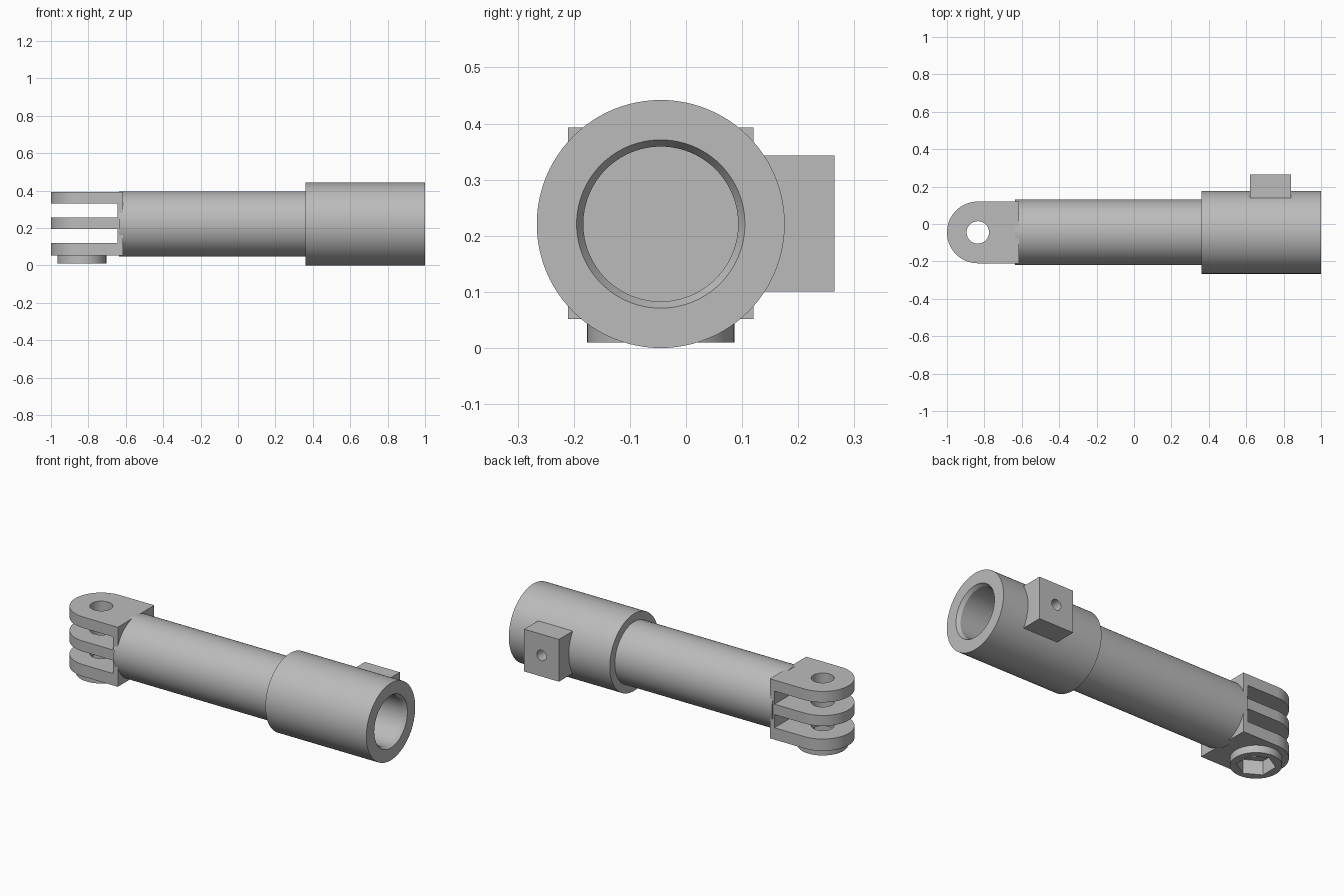
import bpy, bmesh, math
from mathutils import Matrix, Vector

if "Cube" in bpy.data.objects:
    bpy.data.objects.remove(bpy.data.objects["Cube"])

AY, AZ = -0.045, 0.221      # barrel axis
PX = -0.835                 # pivot pin x
PR = 0.165                  # knuckle end radius

grey = bpy.data.materials.new("mid_grey")
grey.diffuse_color = (0.5, 0.5, 0.5, 1)
grey.use_nodes = True
grey.node_tree.nodes["Principled BSDF"].inputs["Base Color"].default_value = grey.diffuse_color


def finish(name, bm):
    bmesh.ops.recalc_face_normals(bm, faces=bm.faces)
    me = bpy.data.meshes.new(name)
    bm.to_mesh(me)
    bm.free()
    me.materials.append(grey)
    ob = bpy.data.objects.new(name, me)
    bpy.context.collection.objects.link(ob)
    return ob


def prism(name, outline, z0, z1):
    bm = bmesh.new()
    face = bm.faces.new([bm.verts.new((x, y, z0)) for x, y in outline])
    ext = bmesh.ops.extrude_face_region(bm, geom=[face])
    verts = [v for v in ext["geom"] if isinstance(v, bmesh.types.BMVert)]
    bmesh.ops.translate(bm, verts=verts, vec=(0, 0, z1 - z0))
    return finish(name, bm)


def ring(cx, cy, r, n, a0=0.0):
    return [(cx + r * math.cos(a0 + 2 * math.pi * i / n),
             cy + r * math.sin(a0 + 2 * math.pi * i / n)) for i in range(n)]


def box(name, x0, x1, y0, y1, z0, z1):
    return prism(name, [(x0, y0), (x1, y0), (x1, y1), (x0, y1)], z0, z1)


def boolean(ob, other, op="DIFFERENCE"):
    mod = ob.modifiers.new("cut", "BOOLEAN")
    mod.operation, mod.solver, mod.object = op, "EXACT", other
    bpy.context.view_layer.objects.active = ob
    bpy.ops.object.modifier_apply(modifier=mod.name)


def remove(*obs):
    for o in obs:
        bpy.data.objects.remove(o)


def smooth(ob):
    bpy.ops.object.select_all(action="DESELECT")
    ob.select_set(True)
    bpy.context.view_layer.objects.active = ob
    bpy.ops.object.shade_smooth_by_angle(angle=math.radians(30))


# Barrel: tube, wider collar and chamfered bore, turned about the x axis
profile = [(-0.635, 0), (-0.635, 0.175), (0.36, 0.175), (0.36, 0.221),
           (1.0, 0.221), (1.0, 0.15), (0.98, 0.138), (-0.6, 0.138), (-0.6, 0)]
bm = bmesh.new()
pts = [bm.verts.new((x, AY, AZ + r)) for x, r in profile]
edges = [bm.edges.new(p) for p in zip(pts, pts[1:])]
bmesh.ops.spin(bm, geom=pts + edges, cent=(0, AY, AZ), axis=(1, 0, 0),
               angle=2 * math.pi, steps=96)
bmesh.ops.remove_doubles(bm, verts=bm.verts, dist=1e-5)
barrel = finish("barrel", bm)

# Clamp block on the back of the collar, with a screw hole into the bore
block = box("clamp_block", 0.62, 0.84, 0.12, 0.265, 0.101, 0.343)
screw = prism("screw_cutter", ring(0, 0, 0.03, 32), -0.15, 0.15)
screw.data.transform(Matrix.Translation(Vector((0.73, 0.16, 0.222)))
                     @ Matrix.Rotation(math.pi / 2, 4, "X"))
boolean(block, screw)
boolean(barrel, screw)
remove(screw)

# Hinge knuckle: round-ended block, nut boss, two slots, pin hole, hex recess
arc = [(PX + PR * math.cos(a), AY + PR * math.sin(a))
       for a in (math.pi / 2 + math.pi * i / 40 for i in range(41))]
knuckle = prism("hinge_knuckle",
                arc + [(-0.615, AY - PR), (-0.615, AY + PR)], 0.052, 0.393)
boss = prism("nut_boss", ring(PX, AY, 0.131, 64), 0.01, 0.08)
boolean(knuckle, boss, "UNION")
cutters = [box("slot_cutter", -1.1, -0.645, -0.4, 0.4, z, z + 0.075)
           for z in (0.12, 0.255)]
cutters.append(prism("pin_cutter", ring(PX, AY, 0.06, 48), -0.1, 0.5))
cutters.append(prism("hex_cutter", ring(PX, AY, 0.1, 6, math.pi / 6), -0.1, 0.09))
for c in cutters:
    boolean(knuckle, c)
remove(boss, *cutters)

for ob in (barrel, block, knuckle):
    smooth(ob)
